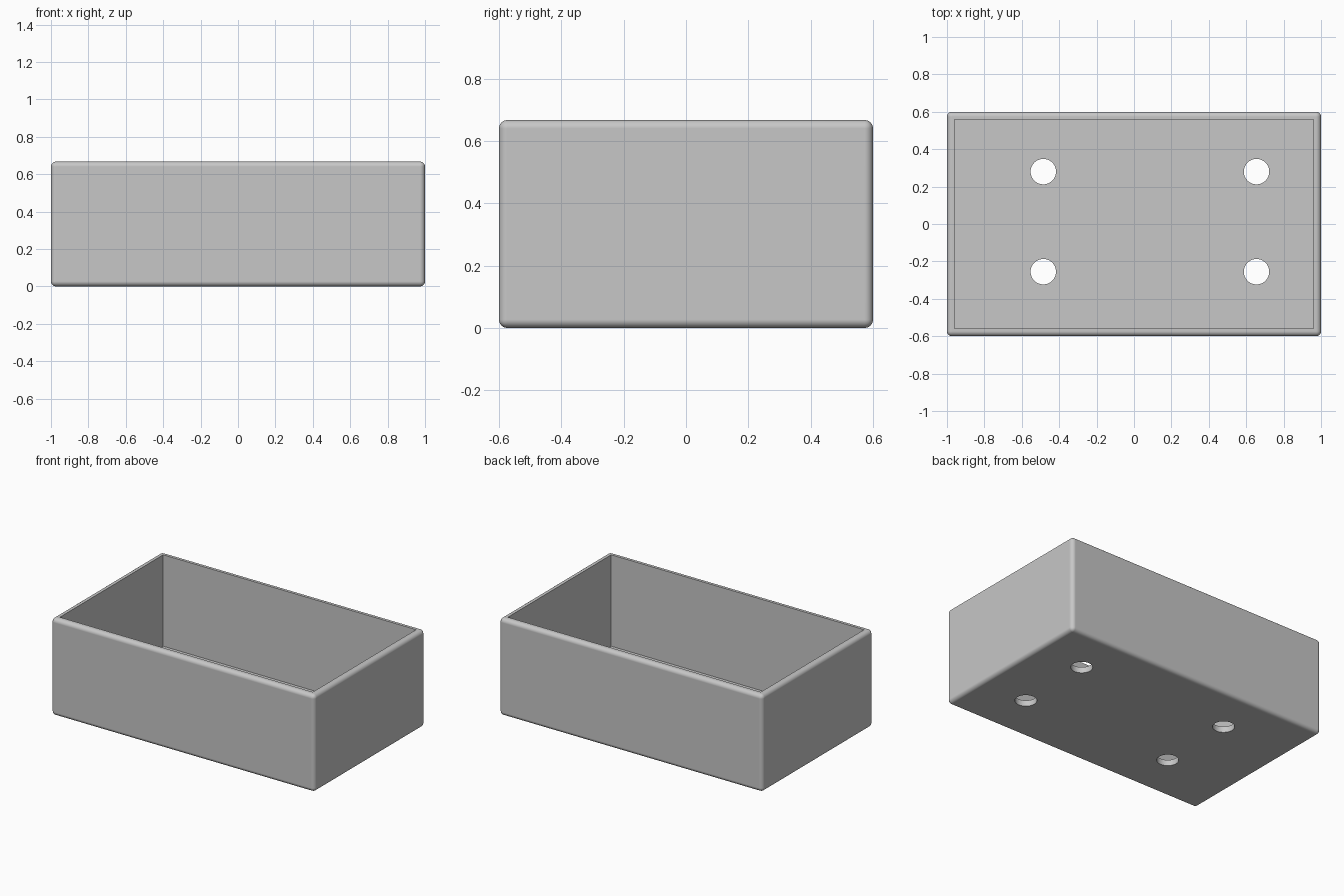
import bpy
import math

if "Cube" in bpy.data.objects:
    bpy.data.objects.remove(bpy.data.objects["Cube"], do_unlink=True)

LENGTH, WIDTH, HEIGHT = 2.0, 1.2, 0.667
WALL, FLOOR, ROUNDING = 0.04, 0.04, 0.027
HOLE_RADIUS = 0.068

grey = bpy.data.materials.new("light grey")
grey.use_nodes = True
grey.diffuse_color = (0.57, 0.57, 0.57, 1)
grey.node_tree.nodes["Principled BSDF"].inputs["Base Color"].default_value = grey.diffuse_color


def block(name, size, bottom):
    bpy.ops.mesh.primitive_cube_add(size=1, location=(0, 0, bottom + size[2] / 2))
    obj = bpy.context.object
    obj.name = name
    obj.scale = size
    bpy.ops.object.transform_apply(location=True, rotation=True, scale=True)
    obj.data.materials.append(grey)
    return obj


def apply(obj, modifier):
    bpy.context.view_layer.objects.active = obj
    bpy.ops.object.modifier_apply(modifier=modifier.name)


def cut(obj, cutter):
    mod = obj.modifiers.new("Cut", "BOOLEAN")
    mod.operation = "DIFFERENCE"
    mod.solver = "EXACT"
    mod.object = cutter
    apply(obj, mod)
    bpy.data.objects.remove(cutter, do_unlink=True)


# Outer body with rounded edges all round
tray = block("open_box", (LENGTH, WIDTH, HEIGHT), 0)
bevel = tray.modifiers.new("Rounding", "BEVEL")
bevel.width = ROUNDING
bevel.segments = 6
apply(tray, bevel)

# Sharp-cornered cavity, open at the top
cut(tray, block("cavity", (LENGTH - 2 * WALL, WIDTH - 2 * WALL, HEIGHT), FLOOR))

# Four round holes through the floor
for x in (-0.485, 0.655):
    for y in (-0.255, 0.28):
        bpy.ops.mesh.primitive_cylinder_add(vertices=48, radius=HOLE_RADIUS,
                                            depth=0.3, location=(x, y, 0))
        hole = bpy.context.object
        hole.data.materials.append(grey)
        cut(tray, hole)

# Smooth rounding with crisp inner edges
bpy.ops.object.select_all(action="DESELECT")
tray.select_set(True)
bpy.context.view_layer.objects.active = tray
bpy.ops.object.shade_smooth_by_angle(angle=math.radians(30))
normals = tray.modifiers.new("Flat Sides", "WEIGHTED_NORMAL")
normals.keep_sharp = True
